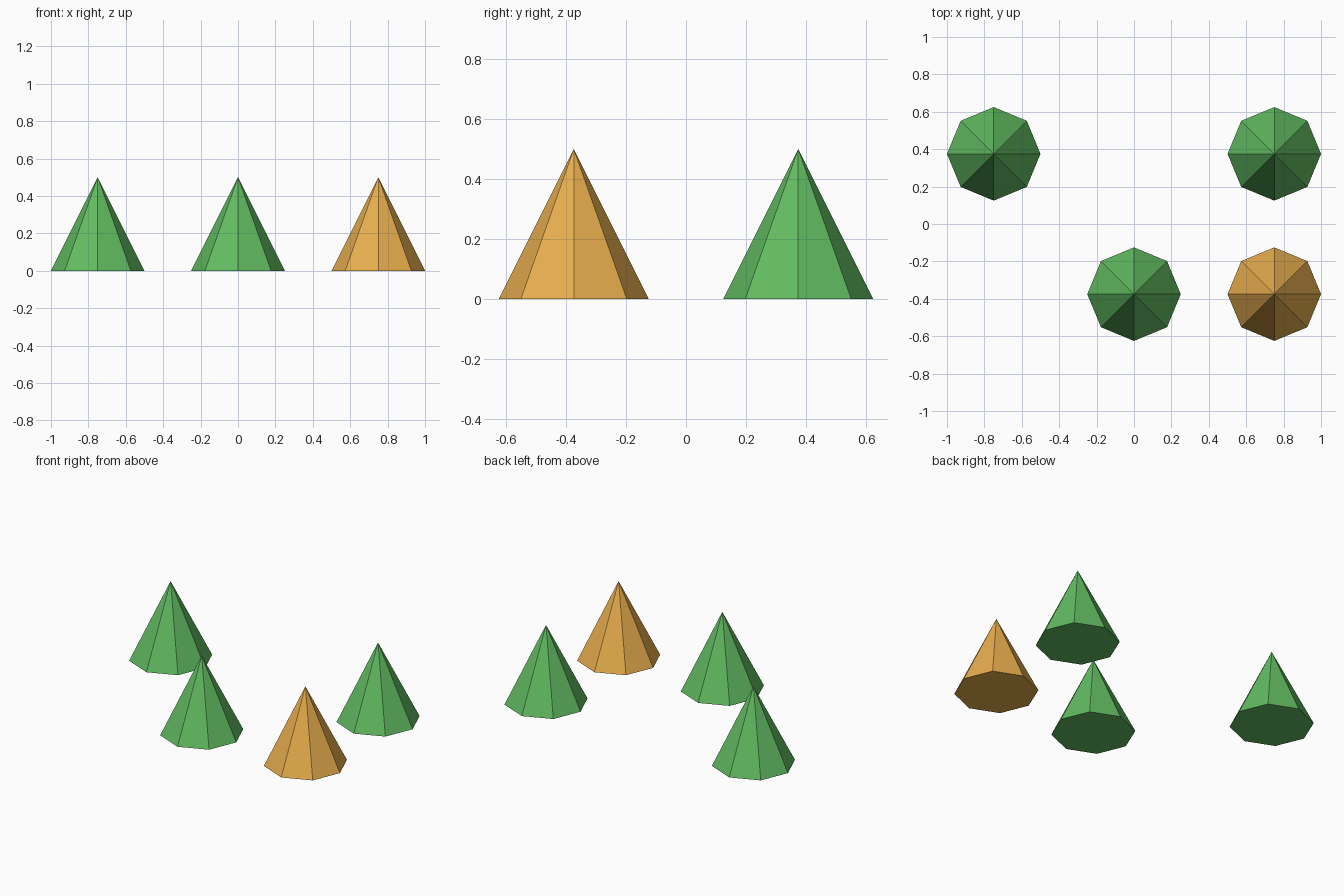
import bpy

cube = bpy.data.objects.get("Cube")
if cube:
    bpy.data.objects.remove(cube, do_unlink=True)

RADIUS = 0.25
HEIGHT = 0.5
SIDES = 8


def make_material(name, rgb):
    mat = bpy.data.materials.new(name)
    mat.use_nodes = True
    colour = (*rgb, 1.0)
    mat.diffuse_color = colour
    mat.node_tree.nodes["Principled BSDF"].inputs["Base Color"].default_value = colour
    return mat


def add_cone(name, x, y, mat):
    bpy.ops.mesh.primitive_cone_add(
        vertices=SIDES, radius1=RADIUS, radius2=0, depth=HEIGHT,
        end_fill_type='NGON', location=(x, y, HEIGHT / 2))
    cone = bpy.context.object
    cone.name = name
    cone.data.materials.append(mat)


green = make_material("leaf_green", (0.12, 0.5, 0.12))
orange = make_material("warm_orange", (0.8, 0.42, 0.075))

# Three green cones and one orange cone, each with eight flat sides
add_cone("back_right_cone", -0.75, 0.375, green)
add_cone("back_left_cone", 0.75, 0.375, green)
add_cone("front_middle_cone", 0, -0.375, green)
add_cone("front_left_cone", 0.75, -0.375, orange)
